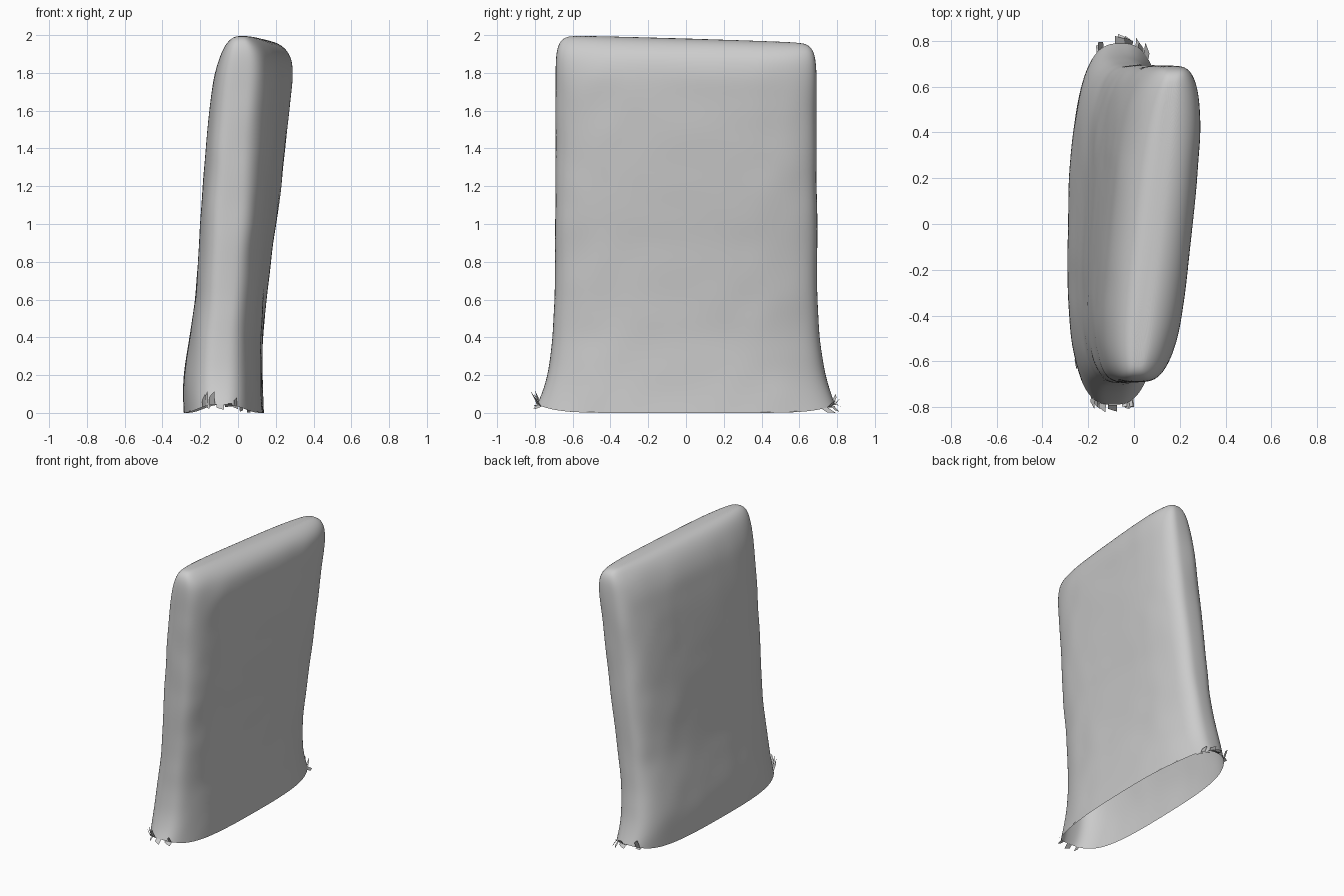
import bpy, bmesh, math, random
from mathutils import Vector, noise

random.seed(4)
if "Cube" in bpy.data.objects:
    bpy.data.objects.remove(bpy.data.objects["Cube"])

grey = bpy.data.materials.new("plain grey")
grey.use_nodes = True
colour = (0.6, 0.6, 0.6, 1)
grey.diffuse_color = colour
grey.node_tree.nodes["Principled BSDF"].inputs["Base Color"].default_value = colour

SEGMENTS = 72
# height, centre x, half thickness, half length, skew along y
SECTIONS = [
    (0.0, -0.075, 0.21, 0.79, 0.02),
    (0.1, -0.08, 0.21, 0.765, 0.02),
    (0.2, -0.08, 0.207, 0.735, 0.02),
    (0.4, -0.063, 0.192, 0.705, 0.03),
    (0.6, -0.038, 0.182, 0.697, 0.04),
    (0.8, -0.02, 0.182, 0.693, 0.05),
    (1.0, 0, 0.186, 0.692, 0.06),
    (1.2, 0.02, 0.188, 0.692, 0.07),
    (1.4, 0.04, 0.188, 0.692, 0.08),
    (1.6, 0.06, 0.185, 0.692, 0.09),
    (1.8, 0.083, 0.177, 0.69, 0.1),
    (1.9, 0.095, 0.152, 0.685, 0.11),
    (1.96, 0.095, 0.112, 0.672, 0.12),
    (1.99, 0.09, 0.07, 0.64, 0.12),
    (2.0, 0.09, 0.03, 0.58, 0.12),
]


def signed_power(value, power):
    return math.copysign(abs(value) ** power, value)


def section_point(section, angle):
    """Point on a skewed, rounded oblong section, boxier higher up."""
    z, centre, thick, length, skew = section
    power = 0.72 - 0.12 * min(z, 1)
    across = signed_power(math.cos(angle), power)
    along = signed_power(math.sin(angle), power)
    y = length * along
    x = centre + thick * across + skew * y
    # the rim lifts at both ends and the top falls towards the back
    if z < 0.05:
        z += 0.045 * abs(along) ** 8
    z -= 0.03 * (y + 0.6) * (z / 2) ** 4
    return Vector((x, y, z))


def make_object(name, bm):
    mesh = bpy.data.meshes.new(name)
    bm.to_mesh(mesh)
    bm.free()
    mesh.materials.append(grey)
    obj = bpy.data.objects.new(name, mesh)
    bpy.context.collection.objects.link(obj)
    return obj


# Add a halfway section between the main ones on the tall sides
levels = []
for low, high in zip(SECTIONS, SECTIONS[1:]):
    levels.append(low)
    if high[0] - low[0] > 0.15:
        levels.append(tuple((a + b) / 2 for a, b in zip(low, high)))
levels.append(SECTIONS[-1])

# Soft slab with slightly lumpy sides, open underneath
bm = bmesh.new()
rings = []
for section in levels:
    ring = []
    for i in range(SEGMENTS):
        p = section_point(section, math.tau * i / SEGMENTS)
        if 0.05 < section[0] < 1.95:
            p.x += 0.006 * noise.noise(p * 6)
            p.y += 0.006 * noise.noise(p * 5 + Vector((7, 0, 0)))
        ring.append(bm.verts.new(p))
    rings.append(ring)
for low, high in zip(rings, rings[1:]):
    for i in range(SEGMENTS):
        j = (i + 1) % SEGMENTS
        bm.faces.new((low[i], low[j], high[j], high[i]))
bm.faces.new(rings[-1])
for face in bm.faces:
    face.smooth = True
slab = make_object("slab_body", bm)
smooth = slab.modifiers.new("smooth", "SUBSURF")
smooth.levels = smooth.render_levels = 2

# Torn scraps along the open rim, largest at the two ends
bm = bmesh.new()


def add_scrap(angle, width, reach, rise):
    root = section_point(SECTIONS[0], angle)
    side = section_point(SECTIONS[0], angle + width)
    out = Vector((0.3 * math.cos(angle), math.sin(angle), 0)) * reach
    out.z = rise
    corners = [root, side, side + out, root + out * 0.6]
    for c in corners:
        c.z = max(c.z, 0)
    bm.faces.new([bm.verts.new(c) for c in corners])


for end in (-1, 1):
    for k in range(8):
        add_scrap(end * math.pi / 2 + random.uniform(-0.4, 0.3),
                  random.uniform(0.06, 0.14), random.uniform(0.02, 0.04),
                  random.uniform(-0.04, 0.09))
for k in range(6):
    add_scrap(random.uniform(0, math.tau), 0.08, 0.015, 0.01)
# Loose corner flap at the back left
add_scrap(math.pi / 2 - 0.5, 0.12, 0.05, -0.03)
make_object("torn_rim", bm)
